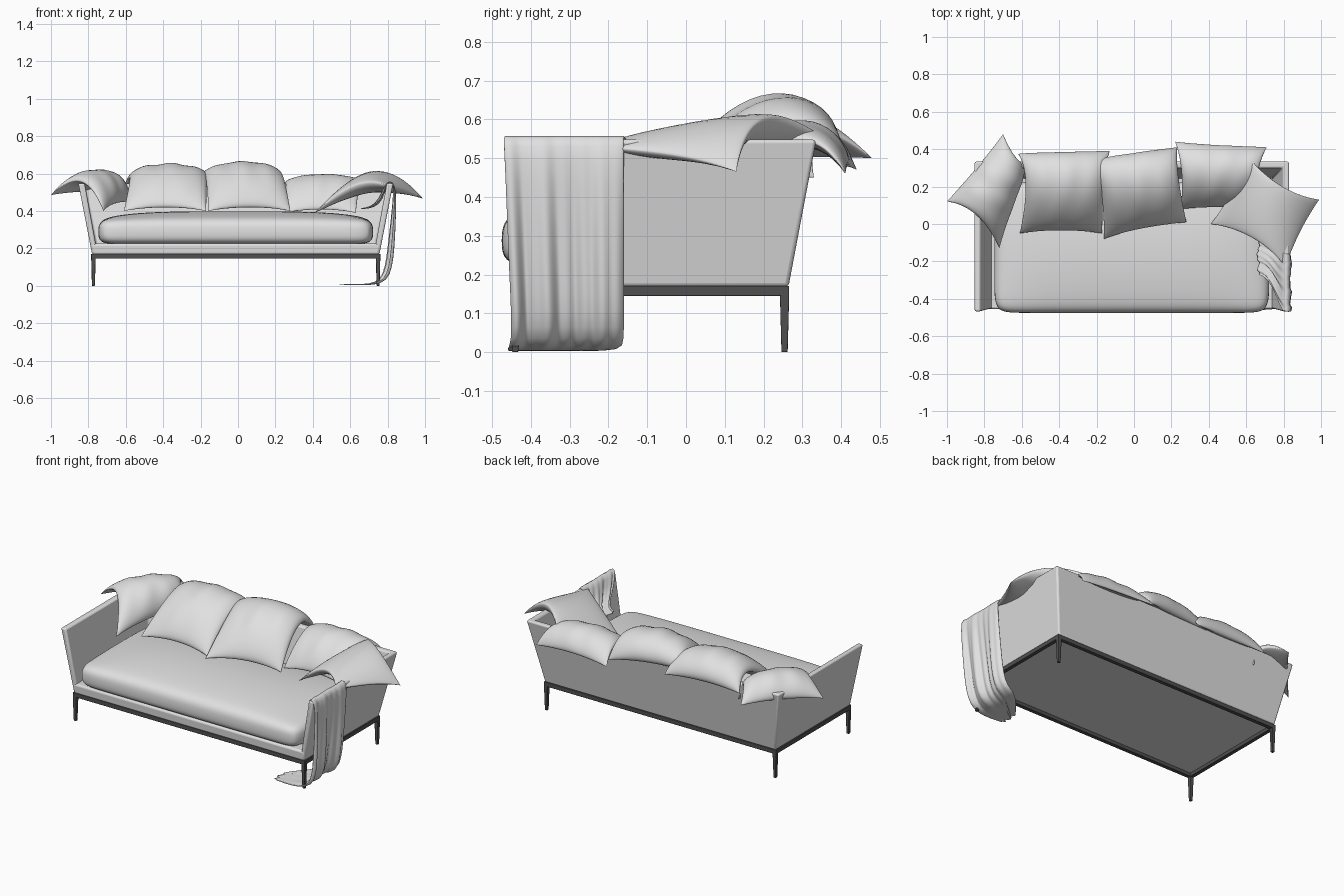
import bpy, bmesh, math
from mathutils import Vector

if "Cube" in bpy.data.objects:
    bpy.data.objects.remove(bpy.data.objects["Cube"])

CX = -0.012  # the sofa body sits slightly left of the drape's extents


def material(name, v):
    m = bpy.data.materials.new(name)
    m.diffuse_color = (v, v, v, 1)
    m.use_nodes = True
    m.node_tree.nodes["Principled BSDF"].inputs["Base Color"].default_value = m.diffuse_color
    return m


FABRIC = material("light_grey_fabric", 0.75)
METAL = material("dark_metal", 0.08)


def finish(name, bm, mat, bevel=0, angle=40):
    bmesh.ops.recalc_face_normals(bm, faces=bm.faces)
    me = bpy.data.meshes.new(name)
    bm.to_mesh(me)
    bm.free()
    me.materials.append(mat)
    ob = bpy.data.objects.new(name, me)
    bpy.context.collection.objects.link(ob)
    bpy.ops.object.select_all(action='DESELECT')
    ob.select_set(True)
    bpy.context.view_layer.objects.active = ob
    bpy.ops.object.shade_smooth_by_angle(angle=math.radians(angle))
    if bevel:
        b = ob.modifiers.new("bevel", 'BEVEL')
        b.width, b.segments = bevel, 3
        b.limit_method = 'ANGLE'
        b.angle_limit = math.radians(40)
    return ob


def prism(name, bottom, top, z0, z1, mat, bevel):
    """Loft between two rectangles (x0, x1, y0, y1)."""
    bm = bmesh.new()
    rings = []
    for (x0, x1, y0, y1), z in ((bottom, z0), (top, z1)):
        rings.append([bm.verts.new((x, y, z)) for x, y in
                      ((x0, y0), (x1, y0), (x1, y1), (x0, y1))])
    a, b = rings
    bm.faces.new(a)
    bm.faces.new(b)
    for i in range(4):
        j = (i + 1) % 4
        bm.faces.new((a[i], a[j], b[j], b[i]))
    return finish(name, bm, mat, bevel)


# Arms and back: one flared U-shaped shell
def u_plan(hx, yf, yb, ix, iy):
    return [(-hx, yf), (-hx, yb), (hx, yb), (hx, yf),
            (ix, yf), (ix, iy), (-ix, iy), (-ix, yf)]


bm = bmesh.new()
lo = [bm.verts.new((x + CX, y, 0.168)) for x, y in u_plan(0.768, -0.45, 0.264, 0.738, 0.232)]
hi = [bm.verts.new((x + CX, y, 0.548)) for x, y in u_plan(0.842, -0.468, 0.336, 0.808, 0.300)]
for i in range(8):
    j = (i + 1) % 8
    bm.faces.new((lo[i], lo[j], hi[j], hi[i]))
for ring in (lo, hi):
    for q in ((0, 1, 6, 7), (1, 2, 5, 6), (2, 3, 4, 5)):
        bm.faces.new([ring[k] for k in q])
finish("arms_and_back", bm, FABRIC, 0.010)

# Upholstered base under the cushion
prism("seat_base", (CX - 0.766, CX + 0.766, -0.452, 0.26),
      (CX - 0.774, CX + 0.774, -0.455, 0.26), 0.166, 0.226, FABRIC, 0.012)

# Metal frame rails
FX0, FX1, FY0, FY1 = CX - 0.773, CX + 0.773, -0.452, 0.266
W = 0.024
for name, r in (("front_rail", (FX0, FX1, FY0, FY0 + W)),
                ("back_rail", (FX0, FX1, FY1 - W, FY1)),
                ("left_rail", (FX0, FX0 + W, FY0, FY1)),
                ("right_rail", (FX1 - W, FX1, FY0, FY1))):
    prism(name, r, r, 0.145, 0.171, METAL, 0.003)

# Tapered legs
for sx, side in ((-1, "left"), (1, "right")):
    for y, end in ((-0.440, "front"), (0.254, "back")):
        x = CX + sx * 0.761

        def sq(h):
            return (x - h, x + h, y - h, y + h)
        prism(f"{end}_{side}_leg", sq(0.008), sq(0.012), 0, 0.15, METAL, 0.003)


# Stuffed shapes: a curved patch puffed out to both sides
def puff(name, patch, top, bot, n=30):
    bm = bmesh.new()
    s = [math.sin(math.pi / 2 * (2 * i / n - 1)) for i in range(n + 1)]
    e = 1e-3
    for height, sign in ((top, 1), (bot, -1)):
        grid = []
        for u in s:
            row = []
            for v in s:
                nrm = (patch(u + e, v) - patch(u - e, v)).cross(patch(u, v + e) - patch(u, v - e))
                row.append(bm.verts.new(patch(u, v) + nrm.normalized() * sign * height(u, v)))
            grid.append(row)
        for i in range(n):
            for j in range(n):
                bm.faces.new((grid[i][j], grid[i + 1][j], grid[i + 1][j + 1], grid[i][j + 1]))
    bmesh.ops.remove_doubles(bm, verts=bm.verts, dist=1e-5)
    return finish(name, bm, FABRIC, angle=75)


def dome(u, v, n, m, p):
    return (max(0, 1 - abs(u) ** n) * max(0, 1 - abs(v) ** m)) ** p


# Seat cushion: boxy edge with a gentle crown
def seat_patch(u, v):
    x = u * (1 - 0.035 * abs(v) ** 10)
    y = v * (1 - 0.06 * abs(u) ** 24)
    return Vector((CX + 0.735 * x, -0.125 + 0.35 * y, 0.288))


puff("seat_cushion", seat_patch,
     lambda u, v: 0.062 * dome(u, v, 30, 16, 0.35) + 0.048 * dome(u, v, 4, 2, 0.8),
     lambda u, v: 0.064 * dome(u, v, 30, 16, 0.35), 44)


# Throw pillows: front, crest and back edges, each as left and right point
def pillow(name, pts, thick, phase):
    fl, fr, cl, cr, bl, br = [Vector(p) for p in pts]

    def patch(u, v):
        a = u * (1 - 0.09 * (1 - v * v))
        b = v * (1 - 0.07 * (1 - u * u))
        t = (a + 1) / 2
        f, c, k = fl.lerp(fr, t), cl.lerp(cr, t), bl.lerp(br, t)
        return f * (b * (b - 1) / 2) + c * (1 - b * b) + k * (b * (b + 1) / 2)

    def top(u, v):
        crease = 0.005 * math.sin(9 * u + phase) * math.sin(2.5 * v + phase) * (1 - u * u) * (1 - v * v)
        return thick * dome(u, v, 2, 2, 0.5) + crease

    puff(name, patch, top, lambda u, v: 0.4 * thick * dome(u, v, 2, 2, 0.5))


pillow("left_corner_pillow", ((-0.72, -0.13, 0.40), (-0.58, 0.33, 0.45), (-0.85, 0.03, 0.56),
                              (-0.62, 0.37, 0.56), (-1.0, 0.12, 0.485), (-0.70, 0.48, 0.50)), 0.06, 0)
pillow("left_back_pillow", ((-0.61, -0.05, 0.40), (-0.17, -0.05, 0.40), (-0.60, 0.21, 0.575),
                            (-0.14, 0.21, 0.575), (-0.62, 0.375, 0.51), (-0.13, 0.39, 0.50)), 0.075, 1)
pillow("middle_back_pillow", ((-0.16, -0.08, 0.40), (0.28, 0.01, 0.40), (-0.20, 0.19, 0.575),
                              (0.26, 0.24, 0.585), (-0.24, 0.335, 0.53), (0.23, 0.41, 0.50)), 0.08, 2)
pillow("right_back_pillow", ((0.25, 0.08, 0.39), (0.63, 0.08, 0.39), (0.235, 0.27, 0.545),
                             (0.68, 0.27, 0.545), (0.22, 0.44, 0.47), (0.71, 0.41, 0.46)), 0.05, 3)
pillow("right_corner_pillow", ((0.41, 0.0, 0.39), (0.61, 0.36, 0.55), (0.63, -0.09, 0.535),
                               (0.79, 0.22, 0.605), (0.81, -0.23, 0.53), (0.99, 0.13, 0.465)), 0.07, 4)

# Throw blanket: over the right arm, down to a small pool on the floor
# each row: x, z, front y, back y, fold depth
ROWS = [(0.66, 0.412, -0.27, -0.08, 0.006), (0.72, 0.42, -0.29, -0.10, 0.008),
        (0.765, 0.46, -0.40, -0.13, 0.008), (0.79, 0.545, -0.46, -0.15, 0.002),
        (0.812, 0.560, -0.47, -0.16, 0.001), (0.838, 0.545, -0.47, -0.16, 0.002),
        (0.836, 0.44, -0.465, -0.16, 0.006), (0.828, 0.32, -0.46, -0.16, 0.010),
        (0.818, 0.20, -0.455, -0.16, 0.013), (0.806, 0.10, -0.45, -0.16, 0.014),
        (0.780, 0.03, -0.45, -0.16, 0.014), (0.72, 0.007, -0.46, -0.165, 0.012),
        (0.64, 0.006, -0.46, -0.25, 0.012), (0.55, 0.006, -0.45, -0.36, 0.010)]
bm = bmesh.new()
N = 36
grid = []
for x, z, y0, y1, d in ROWS:
    row = []
    for i in range(N + 1):
        t = i / N
        fold = d * (math.sin(19 * t + 2.2 * math.sin(5 * t)) + 0.4 * math.sin(41 * t))
        row.append(bm.verts.new((x + fold, y0 + (y1 - y0) * t, z)))
    grid.append(row)
for a, b in zip(grid, grid[1:]):
    for i in range(N):
        bm.faces.new((a[i], a[i + 1], b[i + 1], b[i]))
throw = finish("throw_blanket", bm, FABRIC, angle=180)
sol = throw.modifiers.new("thickness", 'SOLIDIFY')
sol.thickness, sol.offset = 0.006, 0
throw.modifiers.new("smooth", 'SUBSURF').levels = 1
throw.modifiers["smooth"].render_levels = 1
